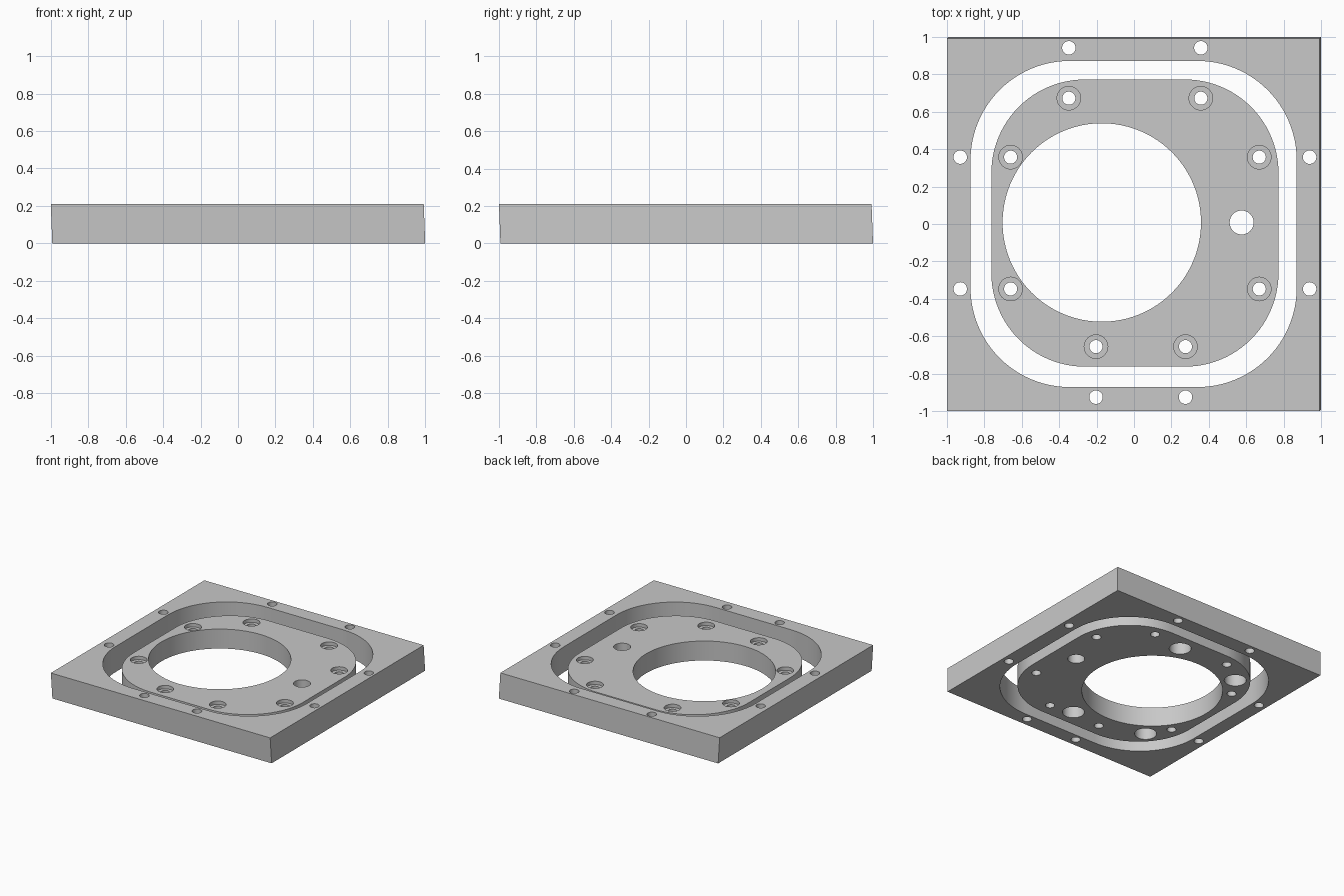
import bpy, bmesh, math
from mathutils import Matrix, Vector

cube = bpy.data.objects.get("Cube")
if cube:
    bpy.data.objects.remove(cube, do_unlink=True)

H = 0.21          # frame thickness
PLATE = 0.16      # inner plate thickness
MID = 0.005       # centre of the hole pattern

grey = bpy.data.materials.new("machined grey")
grey.use_nodes = True
colour = (0.58, 0.58, 0.58, 1)
grey.diffuse_color = colour
grey.node_tree.nodes["Principled BSDF"].inputs["Base Color"].default_value = colour


def make_object(name, bm):
    mesh = bpy.data.meshes.new(name)
    bmesh.ops.recalc_face_normals(bm, faces=bm.faces)
    bm.to_mesh(mesh)
    bm.free()
    mesh.materials.append(grey)
    obj = bpy.data.objects.new(name, mesh)
    bpy.context.collection.objects.link(obj)
    return obj


def rounded_prism(name, half, radius, z0, z1, centre, steps=24):
    """Square prism with rounded corners."""
    bm = bmesh.new()
    verts = []
    for corner in range(4):
        mid = math.radians(45 + 90 * corner)
        c = Vector((math.copysign(half - radius, math.cos(mid)),
                    math.copysign(half - radius, math.sin(mid)))) + Vector(centre)
        for i in range(steps + 1):
            a = math.pi / 2 * (corner + i / steps)
            verts.append(bm.verts.new((c.x + radius * math.cos(a),
                                       c.y + radius * math.sin(a), z0)))
    face = bm.faces.new(verts)
    top = bmesh.ops.extrude_face_region(bm, geom=[face])["geom"]
    bmesh.ops.translate(bm, vec=(0, 0, z1 - z0),
                        verts=[v for v in top if isinstance(v, bmesh.types.BMVert)])
    return make_object(name, bm)


def cylinders(name, holes, z0, z1):
    """One cutter holding a cylinder for every (x, y, radius)."""
    bm = bmesh.new()
    for x, y, r in holes:
        bmesh.ops.create_cone(bm, cap_ends=True, segments=96 if r > 0.2 else 32,
                              radius1=r, radius2=r, depth=z1 - z0,
                              matrix=Matrix.Translation((x, y, (z0 + z1) / 2)))
    return make_object(name, bm)


def cut(obj, cutters):
    """Subtract the cutters, bake the result and drop the cutters."""
    for c in cutters:
        mod = obj.modifiers.new("cut", "BOOLEAN")
        mod.operation, mod.solver, mod.object = "DIFFERENCE", "EXACT", c
    graph = bpy.context.evaluated_depsgraph_get()
    mesh = bpy.data.meshes.new_from_object(obj.evaluated_get(graph))
    obj.modifiers.clear()
    obj.data = mesh
    for c in cutters:
        bpy.data.objects.remove(c, do_unlink=True)
    mesh.materials.clear()
    mesh.materials.append(grey)
    bpy.ops.object.select_all(action="DESELECT")
    obj.select_set(True)
    bpy.context.view_layer.objects.active = obj
    bpy.ops.object.shade_smooth_by_angle(angle=math.radians(30))


def screw_pattern(side, back, front, r):
    """Eight screw positions: two on each edge."""
    spots = [(MID + sx * side, MID + sy * 0.352, r) for sx in (-1, 1) for sy in (-1, 1)]
    spots += [(x, back, r) for x in (-0.348, 0.357)]
    spots += [(x, front, r) for x in (-0.203, 0.275)]
    return spots


# Outer frame: square block with slightly leaning sides
bm = bmesh.new()
bmesh.ops.create_cube(bm, size=1, matrix=Matrix.Translation((0, 0, H / 2))
                      @ Matrix.Diagonal((1.992, 1.992, H, 1)))
for v in bm.verts:
    lean = -0.004 if v.co.z > H / 2 else 0.004
    v.co.x += lean
    v.co.y += lean
frame = make_object("outer_frame", bm)
cut(frame, [rounded_prism("opening_cutter", 0.871, 0.53, -0.1, H + 0.1, (-0.002, 0)),
            cylinders("frame_hole_cutter",
                      screw_pattern(0.933, 0.941, -0.925, 0.036), -0.1, H + 0.1)])

# Inner plate, lower than the frame: bore, guide hole, counterbores, pockets below
plate = rounded_prism("inner_plate", 0.767, 0.5, 0, PLATE, (MID, MID))
screws = screw_pattern(0.664, 0.672, -0.655, 0.035)
through = screws + [(-0.172, 0.008, 0.53), (0.575, 0.008, 0.064)]
pockets = [(x, MID + s * y, 0.083) for x, y in ((0.075, 0.625), (-0.55, 0.525))
           for s in (-1, 1)]
cut(plate, [cylinders("through_cutter", through, -0.1, H + 0.1),
            cylinders("counterbore_cutter", [(x, y, 0.063) for x, y, r in screws],
                      PLATE - 0.028, H + 0.1),
            cylinders("pocket_cutter", pockets, -0.1, 0.11)])
